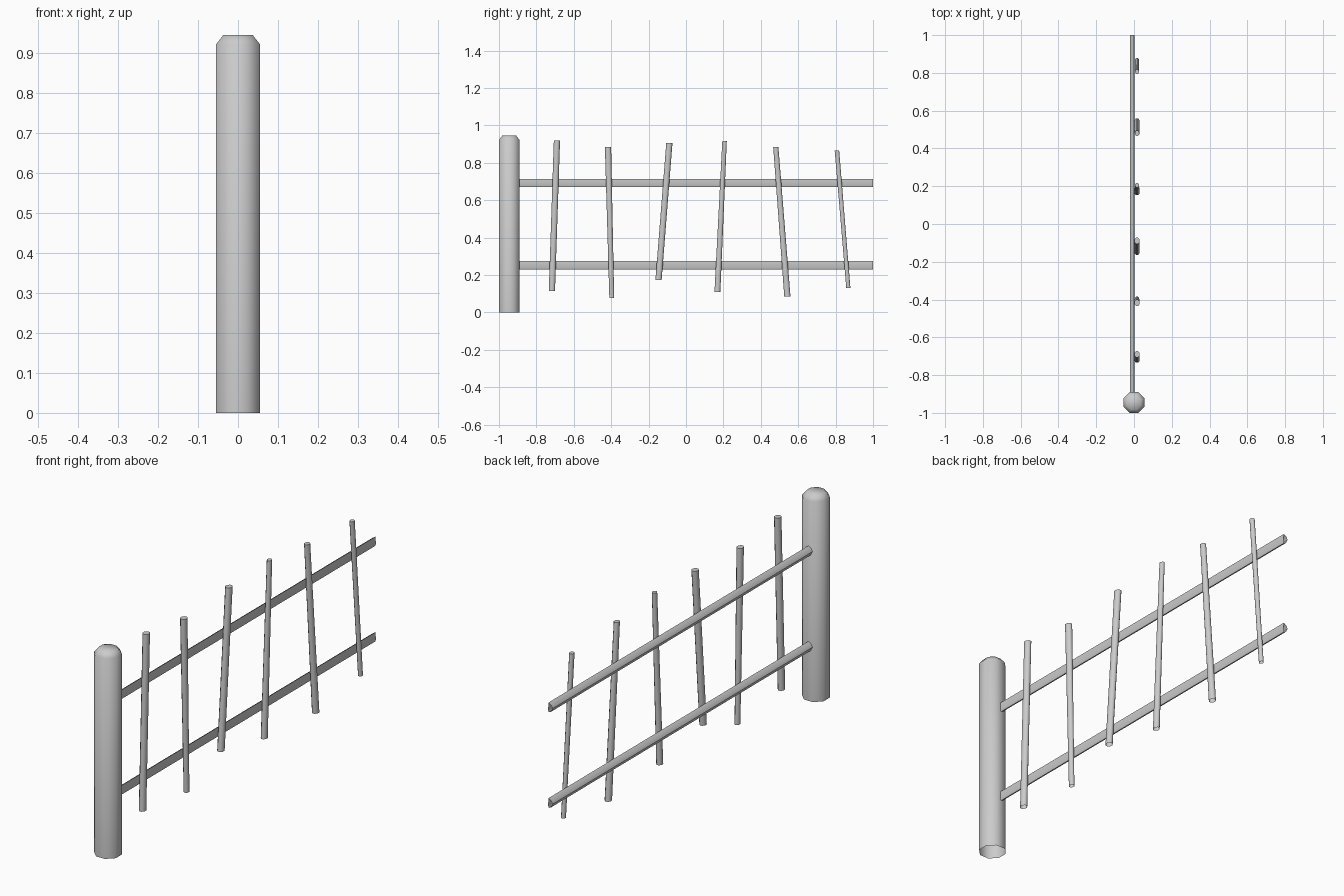
import bpy, bmesh, math
from mathutils import Vector

if "Cube" in bpy.data.objects:
    bpy.data.objects.remove(bpy.data.objects["Cube"])


def loft(name, loops, cap_top=True, angle=60):
    """Skin a list of closed loops; the last one may be capped, the first stays open."""
    bm = bmesh.new()
    rings = [[bm.verts.new(p) for p in loop] for loop in loops]
    n = len(rings[0])
    for a, b in zip(rings, rings[1:]):
        for i in range(n):
            j = (i + 1) % n
            bm.faces.new((a[i], a[j], b[j], b[i]))
    if cap_top:
        bm.faces.new(rings[-1])
    mesh = bpy.data.meshes.new(name)
    bm.to_mesh(mesh)
    bm.free()
    obj = bpy.data.objects.new(name, mesh)
    bpy.context.collection.objects.link(obj)
    bpy.ops.object.select_all(action='DESELECT')
    bpy.context.view_layer.objects.active = obj
    obj.select_set(True)
    bpy.ops.object.shade_smooth_by_angle(angle=math.radians(angle))
    return obj


def ring(center, rx, ry, sides=8):
    c = Vector(center)
    step = 2 * math.pi / sides
    return [c + Vector((rx * math.cos((i + .5) * step), ry * math.sin((i + .5) * step), 0))
            for i in range(sides)]


# Octagonal end post with a chamfered top, hollow underneath
flat = math.cos(math.pi / 8)
loft("post", [ring((0, -0.945, z), r / flat, r / flat)
              for z, r in ((0, .055), (.922, .055), (.945, .037))])

# Two split rails, flat towards the pickets, open ended
profile = [(0, .022), (-.014, .013), (-.021, 0), (-.012, -.018), (-.002, -.022), (.002, -.012)]
for name, z in (("lower_rail", .252), ("upper_rail", .692)):
    loft(name, [[(x, y, z + dz) for x, dz in profile] for y in (1, -.895)],
         cap_top=False, angle=40)

# Six leaning pickets: bottom y, z, radius, then top y, z, radius
pickets = [
    (-.717, .115, .018, -.690, .92, .018),
    (-.397, .078, .014, -.417, .885, .018),
    (-.147, .172, .018, -.089, .905, .018),
    (.168, .110, .017, .206, .915, .013),
    (.542, .085, .018, .480, .885, .015),
    (.868, .130, .012, .807, .865, .013),
]
for k, (y0, z0, r0, y1, z1, r1) in enumerate(pickets):
    loft(f"picket_{k + 1}", [ring((.016, y0, z0), r0 * .85, r0),
                             ring((.016, y1, z1), r1 * .85, r1)])
